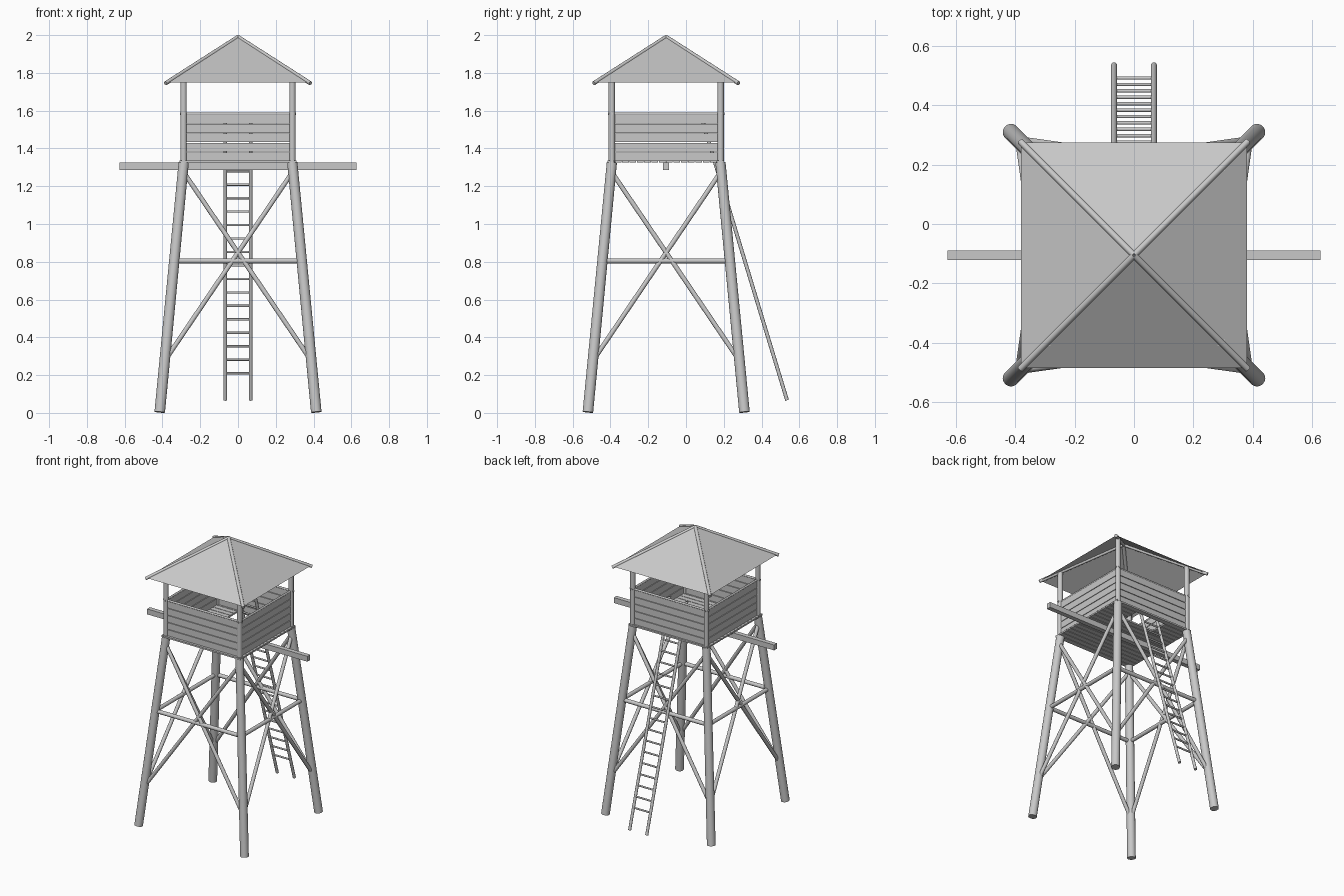
import bpy, bmesh, math
from mathutils import Vector, Matrix

if "Cube" in bpy.data.objects:
    bpy.data.objects.remove(bpy.data.objects["Cube"])

CY = -0.105          # tower centre in y
wood = bpy.data.materials.new("weathered_grey")
wood.diffuse_color = (0.58, 0.58, 0.58, 1)
wood.use_nodes = True
wood.node_tree.nodes["Principled BSDF"].inputs["Base Color"].default_value = wood.diffuse_color


def finish(bm, name, smooth=False):
    me = bpy.data.meshes.new(name)
    bm.to_mesh(me)
    bm.free()
    me.materials.append(wood)
    ob = bpy.data.objects.new(name, me)
    bpy.context.collection.objects.link(ob)
    if smooth:
        bpy.ops.object.select_all(action='DESELECT')
        ob.select_set(True)
        bpy.context.view_layer.objects.active = ob
        bpy.ops.object.shade_smooth_by_angle(angle=math.radians(40))
    return ob


def add_pole(bm, a, b, r1, r2=None, sides=14):
    a, b = Vector(a), Vector(b)
    d = b - a
    m = Matrix.Translation((a + b) / 2) @ d.to_track_quat('Z', 'Y').to_matrix().to_4x4()
    bmesh.ops.create_cone(bm, cap_ends=True, segments=sides, radius1=r1,
                          radius2=r2 or r1, depth=d.length, matrix=m)


def add_box(bm, lo, hi, turn=Matrix()):
    lo, hi = Vector(lo), Vector(hi)
    m = turn @ Matrix.Translation((lo + hi) / 2) @ Matrix.Diagonal((*(hi - lo), 1))
    bmesh.ops.create_cube(bm, size=1, matrix=m)


def leg_offset(z):
    return 0.414 + (0.288 - 0.414) * (z - 0.01) / 1.31


corners = [(-1, -1), (1, -1), (1, 1), (-1, 1)]
sides = [Matrix.Translation((0, CY, 0)) @ Matrix.Rotation(k * math.pi / 2, 4, 'Z')
         for k in range(4)]

# Splayed legs, cabin posts and roof hip poles at each corner
legs, posts, hips = bmesh.new(), bmesh.new(), bmesh.new()
for sx, sy in corners:
    b, t = leg_offset(0.006), leg_offset(1.325)
    add_pole(legs, (sx * b, CY + sy * b, 0.004), (sx * t, CY + sy * t, 1.325), 0.028, 0.027, 18)
    add_pole(posts, (sx * 0.288, CY + sy * 0.288, 1.32),
             (sx * 0.288, CY + sy * 0.288, 1.80), 0.017)
    add_pole(hips, (sx * 0.383, CY + sy * 0.383, 1.745), (0, CY, 1.99), 0.011)
finish(legs, "legs", True)
finish(posts, "cabin_posts", True)
finish(hips, "roof_hip_poles", True)

# Cross braces and girts on each side of the tower
braces, girts = bmesh.new(), bmesh.new()
hi, lo, mid = 1.28, 0.275, 0.805
for m in sides:
    for s in (-1, 1):
        add_pole(braces, m @ Vector((s * leg_offset(hi), -leg_offset(hi), hi)),
                 m @ Vector((-s * leg_offset(lo), -leg_offset(lo), lo)), 0.0125)
    g = leg_offset(mid)
    add_pole(girts, m @ Vector((-g, -g, mid)), m @ Vector((g, -g, mid)), 0.0135)
finish(braces, "cross_braces", True)
finish(girts, "girts", True)

# Cabin wall planks with narrow gaps, and the thin rail on top
walls, rails = bmesh.new(), bmesh.new()
for m in sides:
    for i in range(5):
        z = 1.333 + i * 0.05
        add_box(walls, (-0.285, -0.293, z), (0.285, -0.283, z + 0.046), m)
    add_pole(rails, m @ Vector((-0.308, -0.288, 1.584)),
             m @ Vector((0.308, -0.288, 1.584)), 0.007, sides=10)
finish(walls, "wall_planks")
finish(rails, "wall_top_rails", True)

# Floor planks, cut short around the ladder hatch
floor = bmesh.new()
n, half = 16, 0.31
w = 2 * half / n
for i in range(n):
    y0 = CY - half + i * w
    y1 = y0 + w - 0.004
    if 0.05 < (y0 + y1) / 2 < 0.175:
        for s in (-1, 1):
            x = sorted((s * 0.12, s * half))
            add_box(floor, (x[0], y0, 1.325), (x[1], y1, 1.336))
    else:
        add_box(floor, (-half, y0, 1.325), (half, y1, 1.336))
finish(floor, "floor_planks")

# Long support beam under the floor
beam = bmesh.new()
add_box(beam, (-0.628, CY - 0.016, 1.287), (0.628, CY + 0.016, 1.325))
finish(beam, "support_beam")

# Pyramid roof sheet, open below
roof = bmesh.new()
tip = roof.verts.new((0, CY, 1.996))
eave = [roof.verts.new((sx * 0.38, CY + sy * 0.38, 1.75)) for sx, sy in corners]
for i in range(4):
    roof.faces.new((eave[i], eave[(i + 1) % 4], tip))
finish(roof, "roof")


# Leaning ladder rising through the hatch
def ladder_y(z):
    return 0.535 - 0.303 * (z - 0.067)


ladder = bmesh.new()
for s in (-1, 1):
    add_pole(ladder, (s * 0.067, ladder_y(0.067), 0.067),
             (s * 0.067, ladder_y(1.55), 1.55), 0.010)
finish(ladder, "ladder_rails", True)
rungs = bmesh.new()
for i in range(19):
    z = 0.21 + i * 0.0713
    add_pole(rungs, (-0.067, ladder_y(z), z), (0.067, ladder_y(z), z), 0.006, sides=10)
finish(rungs, "ladder_rungs", True)
